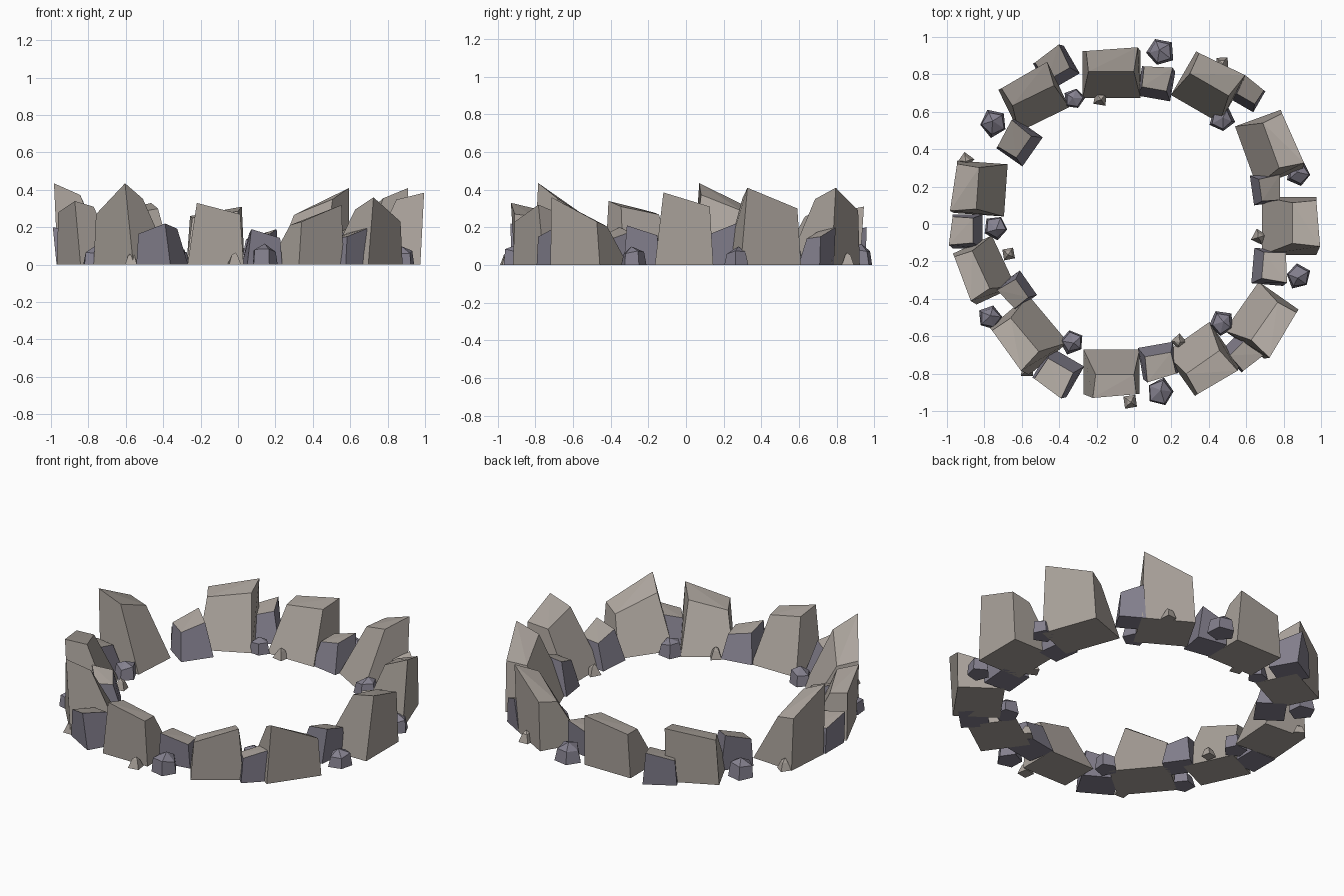
import bpy, bmesh, random
from math import radians, cos, sin, tau
from mathutils import Matrix, Vector

random.seed(4)
if "Cube" in bpy.data.objects:
    bpy.data.objects.remove(bpy.data.objects["Cube"])


def make_material(name, colour):
    mat = bpy.data.materials.new(name)
    mat.use_nodes = True
    mat.diffuse_color = colour
    mat.node_tree.nodes["Principled BSDF"].inputs["Base Color"].default_value = colour
    return mat


warm = make_material("warm grey stone", (0.41, 0.37, 0.335, 1))
violet = make_material("violet grey stone", (0.235, 0.22, 0.275, 1))


def finish(name, bm, materials, location, turn):
    """Turn a bmesh into a flat shaded object standing on the ground."""
    bmesh.ops.recalc_face_normals(bm, faces=bm.faces)
    mesh = bpy.data.meshes.new(name)
    bm.to_mesh(mesh)
    bm.free()
    for mat in materials:
        mesh.materials.append(mat)
    mesh.transform(Matrix.Translation(Vector(location)) @ Matrix.Rotation(turn, 4, "Z"))
    obj = bpy.data.objects.new(name, mesh)
    bpy.context.collection.objects.link(obj)
    return obj


def leaning_block(name, x, y, facing, width, depth, peak, high, low, ridge, materials):
    """Block whose slanted top leans away from the ring centre.
    Local x points outward and local y runs along the ring."""
    bm = bmesh.new()
    side = 1 if peak > 0 else -1
    half, out = width / 2, depth / 2
    drop = (high - low) * 0.5
    # Corners run around the block: inner, inner, outer, outer
    base = [(-out, -side * half, 0), (-out, side * half, 0),
            (out - 0.02, side * half, 0), (out - 0.02, -side * half, 0)]
    top = [(ridge * depth, -side * half * 0.8, low - drop * 0.4),
           (ridge * depth, peak * 0.85, high - drop),
           (out, peak, high),
           (out - 0.02, -side * half * 0.88, low)]
    b = [bm.verts.new(p) for p in base]
    t = [bm.verts.new(p) for p in top]
    bm.faces.new(b)
    # The warped top is split along the ridge to the peak
    bm.faces.new((t[0], t[1], t[2]))
    bm.faces.new((t[0], t[2], t[3]))
    for i in range(4):
        j = (i + 1) % 4
        bm.faces.new((b[i], b[j], t[j], t[i]))
    obj = finish(name, bm, materials, (x, y, 0), radians(facing))
    # Upward faces are warm, steep sides take the second colour
    if len(materials) > 1:
        for face in obj.data.polygons:
            face.material_index = 0 if face.normal.z > 0.5 else 1


def pebble(name, x, y, radius, height, sides, shoulder, materials):
    """Irregular faceted stone with a shoulder ring and a blunt tip."""
    bm = bmesh.new()
    rings = []
    for scale, level in ((1, 0), (shoulder, height * 0.7)):
        ring = []
        for i in range(sides):
            a = tau * i / sides
            r = radius * scale * random.uniform(0.88, 1.05)
            z = level * random.uniform(0.85, 1.15)
            ring.append(bm.verts.new((r * cos(a), r * sin(a), z)))
        rings.append(ring)
    lower, upper = rings
    tip = bm.verts.new((radius * 0.15, 0, height))
    bm.faces.new(lower)
    for i in range(sides):
        j = (i + 1) % sides
        bm.faces.new((lower[i], lower[j], upper[j], upper[i]))
        bm.faces.new((upper[i], upper[j], tip))
    finish(name, bm, materials, (x, y, 0), random.uniform(0, tau))


# Large boulders: x, y, facing, width, depth, peak offset, high, low
boulders = [
    (-.12, -.80, -90, .30, .26, -.10, .33, .27),
    (.37, -.73, -55, .29, .30, .12, .32, .23),
    (.69, -.52, -35, .32, .28, -.14, .36, .23),
    (.84, -.01, 0, .31, .31, -.11, .385, .31),
    (.73, .41, 20, .34, .28, -.14, .41, .30),
    (.40, .74, 60, .30, .29, -.14, .41, .29),
    (-.12, .81, 90, .31, .27, -.14, .31, .26),
    (-.54, .68, 116, .30, .27, -.15, .33, .27),
    (-.83, .19, 176, .28, .29, .13, .435, .31),
    (-.81, -.25, 205, .30, .25, .12, .34, .28),
    (-.57, -.60, 220, .33, .29, .12, .435, .27),
]
for i, spec in enumerate(boulders):
    leaning_block(f"boulder_{i + 1}", *spec, 0.02, [warm])

# Medium stones between the boulders: x, y, facing, size, height
stones = [
    (.12, .76, 80, .18, .19), (.61, .70, 60, .15, .20),
    (-.62, .44, 145, .19, .22), (-.90, -.04, 180, .18, .20),
    (-.63, -.36, 215, .16, .20), (-.41, -.80, 240, .21, .22),
    (.13, -.74, -80, .19, .19), (.59, -.68, -45, .18, .20),
    (.73, -.23, -5, .19, .21), (.71, .19, 8, .16, .22),
    (-.42, .84, 120, .19, .20),
]
for i, (x, y, facing, size, height) in enumerate(stones):
    peak = size * (0.4 if i % 2 else -0.4)
    leaning_block(f"stone_{i + 1}", x, y, facing, size, size, peak,
                  height, height * 0.75, -0.22, [warm, violet])

# Small violet pebbles: x, y, radius
pebbles = [
    (.14, .92, .08), (-.32, .67, .06), (-.75, .54, .08), (-.74, -.02, .07),
    (-.77, -.50, .07), (-.33, -.63, .07), (.14, -.90, .08), (.47, -.53, .07),
    (.88, -.28, .07), (.88, .27, .07), (.47, .56, .07),
]
for i, (x, y, radius) in enumerate(pebbles):
    pebble(f"pebble_{i + 1}", x, y, radius, radius * 1.4, 5, 0.8, [violet])

# Tiny pointed chips scattered around the ring
chips = [
    (-.18, .67), (-.90, .34), (-.67, -.16), (-.57, -.78),
    (-.02, -.95), (.24, -.63), (.67, -.07), (.47, .86),
]
for i, (x, y) in enumerate(chips):
    pebble(f"chip_{i + 1}", x, y, 0.045, 0.065, 4, 0.5, [warm])
